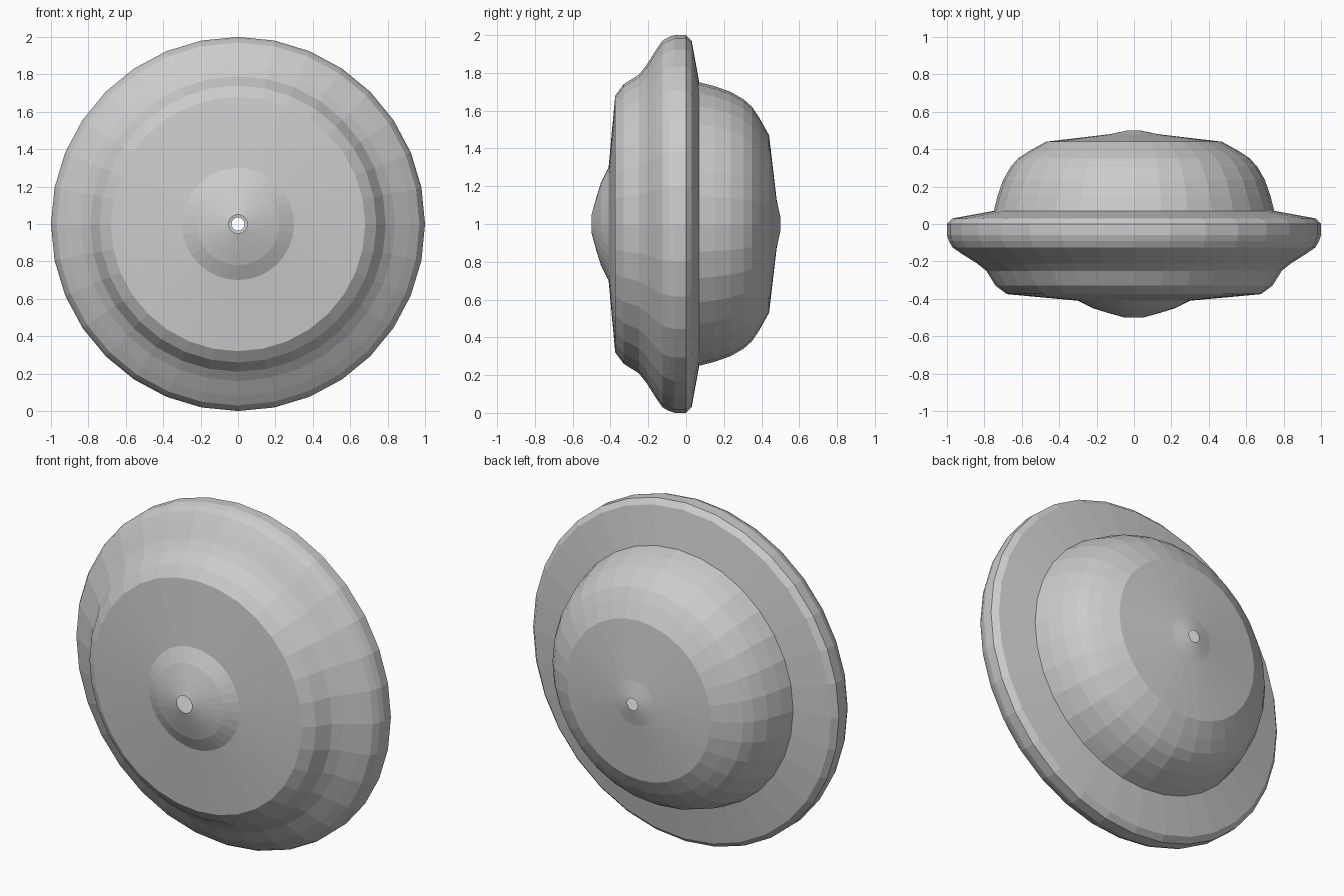
import bpy, bmesh
from math import sin, cos, tau

if "Cube" in bpy.data.objects:
    bpy.data.objects.remove(bpy.data.objects["Cube"])

SIDES = 32

# profile (radius, y) from the front hole round the rim to the back hole
PROFILE = [
    (0.05, -0.50), (0.14, -0.475), (0.22, -0.45), (0.30, -0.41),   # front boss
    (0.68, -0.375), (0.74, -0.33), (0.79, -0.25),                  # front plate and step
    (0.84, -0.21), (0.92, -0.16), (0.97, -0.125), (0.99, -0.09),   # front flare
    (1.00, -0.06), (1.00, 0.0), (0.97, 0.03),                      # rim
    (0.75, 0.07), (0.73, 0.15), (0.70, 0.235), (0.66, 0.305),      # rear dome
    (0.62, 0.35), (0.56, 0.39), (0.47, 0.44),
    (0.13, 0.48), (0.035, 0.50),                                   # rear cone
]

# hollow turned shell, open at the small centre holes
bm = bmesh.new()
rings = []
for r, y in PROFILE:
    rings.append([bm.verts.new((r * sin(tau * i / SIDES), y, 1 + r * cos(tau * i / SIDES)))
                  for i in range(SIDES)])
for a, b in zip(rings, rings[1:]):
    for i in range(SIDES):
        j = (i + 1) % SIDES
        bm.faces.new((a[i], a[j], b[j], b[i]))
bm.normal_update()
f = max(bm.faces, key=lambda p: p.calc_center_median().z)
if f.normal.z < 0:
    bmesh.ops.reverse_faces(bm, faces=bm.faces[:])

mesh = bpy.data.meshes.new("wheel_shell")
bm.to_mesh(mesh)
bm.free()
shell = bpy.data.objects.new("wheel_shell", mesh)
bpy.context.collection.objects.link(shell)
